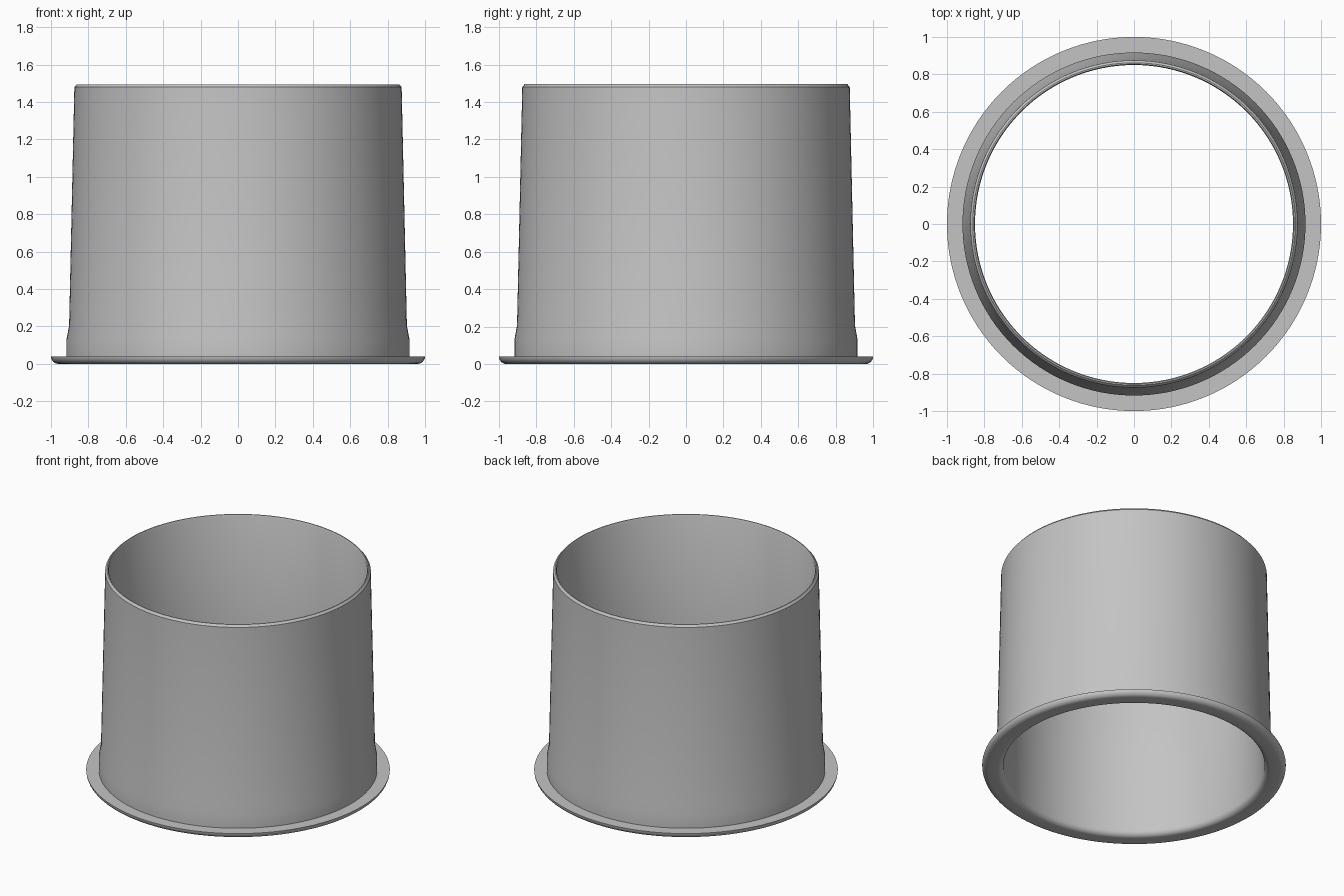
import bpy, bmesh, math

cube = bpy.data.objects.get("Cube")
if cube:
    bpy.data.objects.remove(cube, do_unlink=True)

SEGMENTS = 128

grey = bpy.data.materials.new("plain grey")
grey.use_nodes = True
colour = (0.55, 0.55, 0.55, 1)
grey.diffuse_color = colour
grey.node_tree.nodes["Principled BSDF"].inputs["Base Color"].default_value = colour


def arc(cx, cz, r, start, end, steps=6):
    """Points of a rounded corner in the (radius, height) plane."""
    angles = [math.radians(start + (end - start) * i / steps) for i in range(steps + 1)]
    return [(cx + r * math.cos(a), cz + r * math.sin(a)) for a in angles]


def lathe(name, profile):
    """Revolve a closed profile around z."""
    bm = bmesh.new()
    rings = []
    for r, z in profile:
        rings.append([bm.verts.new((r * math.cos(t), r * math.sin(t), z))
                      for t in (2 * math.pi * i / SEGMENTS for i in range(SEGMENTS))])
    for k, low in enumerate(rings):
        high = rings[(k + 1) % len(rings)]
        for i in range(SEGMENTS):
            j = (i + 1) % SEGMENTS
            bm.faces.new((low[i], low[j], high[j], high[i]))
    bmesh.ops.recalc_face_normals(bm, faces=bm.faces)
    mesh = bpy.data.meshes.new(name)
    bm.to_mesh(mesh)
    bm.free()
    mesh.materials.append(grey)
    obj = bpy.data.objects.new(name, mesh)
    bpy.context.collection.objects.link(obj)
    bpy.ops.object.select_all(action="DESELECT")
    obj.select_set(True)
    bpy.context.view_layer.objects.active = obj
    bpy.ops.object.shade_smooth_by_angle(angle=math.radians(28))


# Rounded underside of the flange, up to its flat top
profile = arc(0.90, 0.04, 0.04, 180, 270) + arc(0.96, 0.04, 0.04, 270, 360)
# Outer wall: thick foot, short taper, long draft, chamfered rim
profile += [(0.917, 0.04), (0.917, 0.13), (0.903, 0.205), (0.875, 1.48), (0.862, 1.495)]
# Inner edge of the rim, back down the bore
profile += [(0.855, 1.495), (0.85, 1.485)]
lathe("flanged_sleeve", profile)
